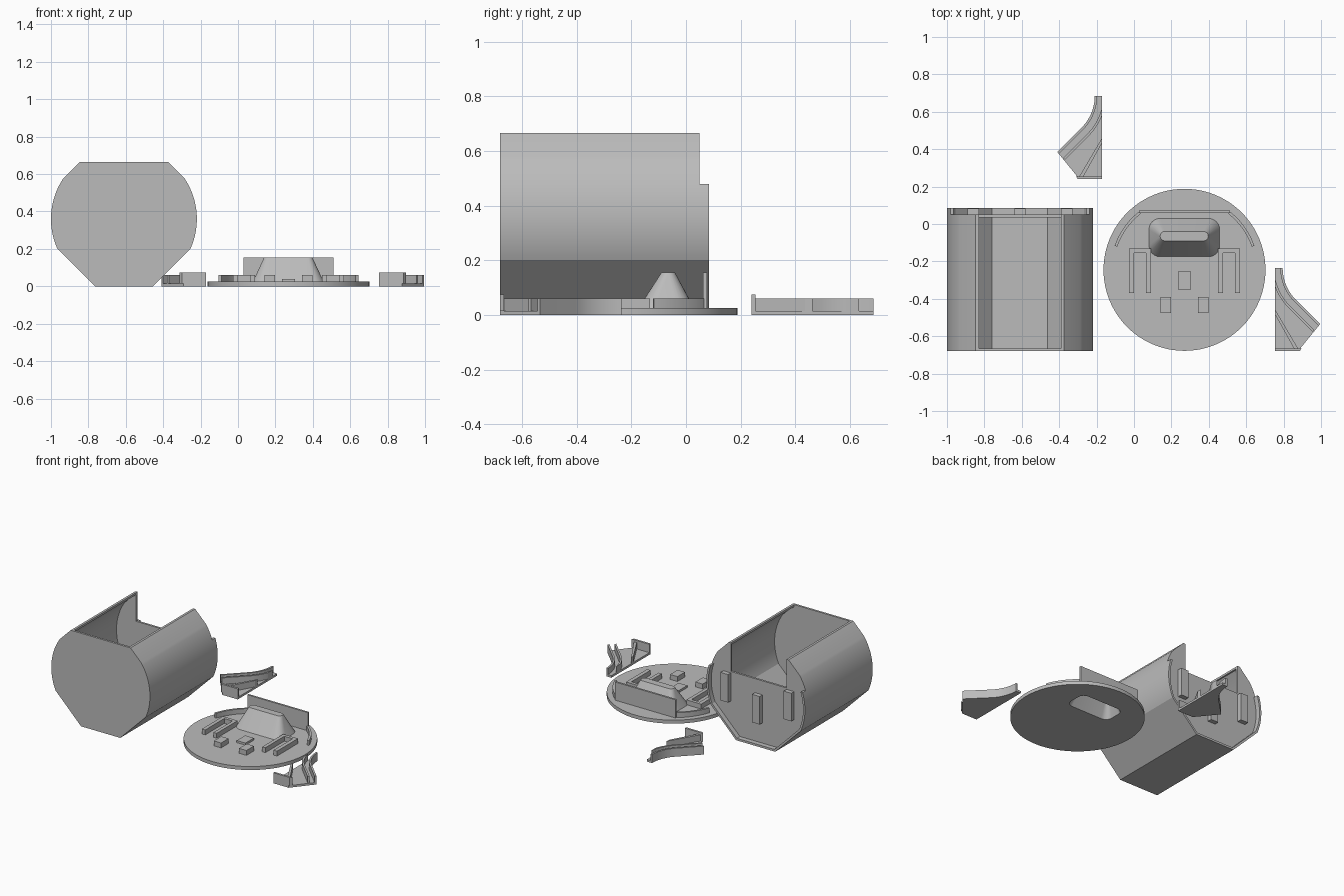
import bpy, bmesh, math
from mathutils import Vector

if "Cube" in bpy.data.objects:
    bpy.data.objects.remove(bpy.data.objects["Cube"])

grey = bpy.data.materials.new("light grey plastic")
grey.diffuse_color = (0.5, 0.5, 0.5, 1)
grey.use_nodes = True
grey.node_tree.nodes["Principled BSDF"].inputs["Base Color"].default_value = grey.diffuse_color


def finish(name, bm):
    bmesh.ops.recalc_face_normals(bm, faces=bm.faces)
    me = bpy.data.meshes.new(name)
    bm.to_mesh(me)
    bm.free()
    ob = bpy.data.objects.new(name, me)
    bpy.context.collection.objects.link(ob)
    me.materials.append(grey)
    return ob


def loft(name, a, b):
    """Solid between two matching closed loops."""
    bm = bmesh.new()
    va = [bm.verts.new(p) for p in a]
    vb = [bm.verts.new(p) for p in b]
    bm.faces.new(va)
    bm.faces.new(vb)
    for i in range(len(a)):
        j = (i + 1) % len(a)
        bm.faces.new((va[i], va[j], vb[j], vb[i]))
    return finish(name, bm)


def prism(name, pts, z0, z1):
    return loft(name, [(x, y, z0) for x, y in pts], [(x, y, z1) for x, y in pts])


def box(name, x0, x1, y0, y1, z0, z1):
    return prism(name, [(x0, y0), (x1, y0), (x1, y1), (x0, y1)], z0, z1)


def activate(ob):
    bpy.ops.object.select_all(action='DESELECT')
    ob.select_set(True)
    bpy.context.view_layer.objects.active = ob


def cut(ob, *cutters):
    for c in cutters:
        m = ob.modifiers.new("cut", 'BOOLEAN')
        m.operation, m.solver, m.object = 'DIFFERENCE', 'EXACT', c
        activate(ob)
        bpy.ops.object.modifier_apply(modifier=m.name)


def drop(*obs):
    for o in obs:
        bpy.data.objects.remove(o)


# --- Container: cylinder lying along y with flattened top and bottom ---
CX, CZ, R = -0.61, 0.36, 0.39


def drum_profile(t):
    """Outline inset by t."""
    r, low, high = R - t, 0.364 - t, 0.383 - t
    a0 = -math.pi / 4 + math.acos(low / r)
    a1 = math.pi / 4 - math.acos(high / r)
    zb, zt = CZ - t, 0.305 - t
    half = [(low * math.sqrt(2) - zb, -zb)]
    for i in range(25):
        a = a0 + (a1 - a0) * i / 24
        half.append((r * math.cos(a), r * math.sin(a)))
    half.append((high * math.sqrt(2) - zt, zt))
    full = half + [(-x, z) for x, z in reversed(half)]
    return [(CX + x, CZ + z) for x, z in full]


def drum(name, t, y0, y1):
    p = drum_profile(t)
    return loft(name, [(x, y0, z) for x, z in p], [(x, y1, z) for x, z in p])


T = 0.015
container = drum("container", 0, -0.68, 0.05)
cavity = drum("cavity", T, -0.665, 0.035)
mouth = box("mouth", -0.83, -0.39, -0.665, 0.1, 0.46, 0.8)
cut(container, cavity, mouth)

# Raised lip around the lower part of the back wall
lip = drum("container_lip", 0, 0.05, 0.085)
lip_hole = drum("lip_hole", T, 0.0, 0.12)
lip_top = box("lip_top", -1.2, 0.0, 0.0, 0.12, 0.48, 0.8)
cut(lip, lip_hole, lip_top)
drop(cavity, mouth, lip_hole, lip_top)

# Three pads on the back wall
for n, dx, z in (("left", -0.25, 0.25), ("middle", 0, 0.16), ("right", 0.25, 0.25)):
    box("back_pad_" + n, CX + dx - 0.03, CX + dx + 0.03, 0.05, 0.082, z, z + 0.2)

# --- Round lid ---
LX, LY, LR, LZ = 0.27, -0.245, 0.433, 0.025


def arc(cx, cy, r, a0, a1, n):
    return [(cx + r * math.cos(math.radians(a0 + (a1 - a0) * i / n)),
             cy + r * math.sin(math.radians(a0 + (a1 - a0) * i / n))) for i in range(n + 1)]


def rounded(x0, x1, y0, y1, r, z):
    pts = []
    for cx, cy, a in ((x1 - r, y1 - r, 0), (x0 + r, y1 - r, 90),
                      (x0 + r, y0 + r, 180), (x1 - r, y0 + r, 270)):
        pts += arc(cx, cy, r, a, a + 90, 6)
    return [(x, y, z) for x, y in pts]


lid = prism("lid", arc(LX, LY, LR, 0, 360, 96)[:-1], 0, LZ)

# Hollow tapered housing, open underneath
housing = loft("housing", rounded(0.08, 0.458, -0.175, 0.03, 0.06, LZ),
               rounded(0.14, 0.397, -0.09, -0.04, 0.024, 0.155))
hollow = loft("hollow", rounded(0.095, 0.443, -0.16, 0.015, 0.05, -0.01),
              rounded(0.152, 0.385, -0.08, -0.05, 0.014, 0.14))
cut(lid, hollow)
cut(housing, hollow)
drop(hollow)

# Upright plate and curved rails beside it
box("upright_plate", 0.03, 0.51, 0.062, 0.076, LZ, 0.155)
for n, a0, a1 in (("right", 19, 52), ("left", 128, 161)):
    prism("curved_rail_" + n, arc(LX, LY, 0.395, a0, a1, 16) + arc(LX, LY, 0.38, a1, a0, 16), LZ, 0.06)

# U-shaped brackets, mirrored about the lid centre
for n, s in (("left", -1), ("right", 1)):
    u = [(0.18, -0.37), (0.205, -0.37), (0.205, -0.155), (0.27, -0.155),
         (0.27, -0.37), (0.297, -0.37), (0.297, -0.132), (0.18, -0.132)]
    prism("bracket_" + n, [(LX + s * x, y) for x, y in u], LZ, 0.06)
    c = LX + s * 0.1
    box("block_" + n, c - 0.029, c + 0.029, -0.475, -0.39, LZ, 0.06)
box("block_middle", 0.235, 0.304, -0.35, -0.255, LZ, 0.04)

# --- Two mirrored corner guides: floor, curved walls, end wall, rib ---


def guide(side, ox, oy, s):
    """Local frame: straight edge on x = 0, body towards -x, end wall at y = 0."""
    def place(pts):
        return [(ox + s * x, oy + y) for x, y in pts]

    def track(d):
        r = 0.24 + d
        start = math.degrees(math.acos(min(1, 0.28 / r)))
        p = arc(-0.28, 0.445, r, -start, -45, 14)
        x, y = p[-1]
        return p + [(x - 0.13, y - 0.13)]

    def part(name, pts, z0, z1):
        prism("guide_" + name + "_" + side, place(pts), z0, z1)

    part("floor", track(0) + [(-0.122, 0.0), (0, 0), (0, 0.445)], 0, 0.015)
    for name, d in (("outer_wall", 0.0), ("inner_wall", 0.045)):
        part(name, track(d) + track(d + 0.013)[::-1], 0.015, 0.06)
    part("end_wall", [(-0.13, 0), (0, 0), (0, 0.015), (-0.142, 0.015)], 0.015, 0.075)
    part("rib", [(-0.122, 0.015), (-0.1, 0.015), (0, 0.195), (0, 0.222)], 0.015, 0.06)


guide("rear", -0.17, 0.24, 1)
guide("side", 0.755, -0.68, -1)

# Smooth curved surfaces, keep hard edges
for ob in list(bpy.context.scene.objects):
    activate(ob)
    bpy.ops.object.shade_smooth_by_angle(angle=math.radians(20))
